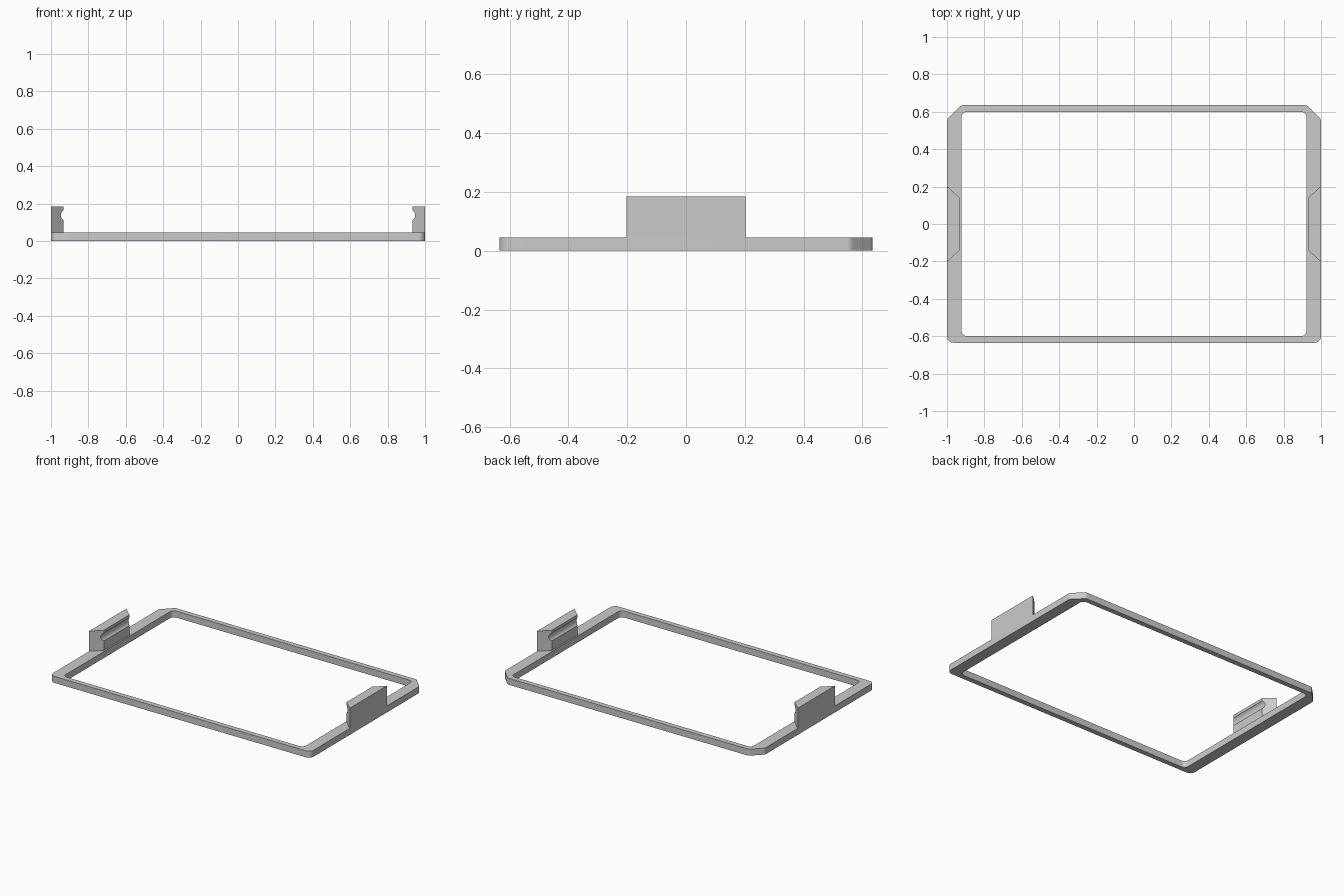
import bpy
import bmesh
import math
from mathutils import Vector

if "Cube" in bpy.data.objects:
    bpy.data.objects.remove(bpy.data.objects["Cube"], do_unlink=True)

grey = bpy.data.materials.new("light_grey")
grey.use_nodes = True
grey.diffuse_color = (0.6, 0.6, 0.6, 1)
grey.node_tree.nodes["Principled BSDF"].inputs["Base Color"].default_value = (0.6, 0.6, 0.6, 1)


def rounded(corners, steps=6):
    """Round each (x, y, radius) corner of a closed outline with an arc."""
    pts = []
    for i, (x, y, r) in enumerate(corners):
        p = Vector((x, y))
        if r == 0:
            pts.append(p)
            continue
        a = (Vector(corners[i - 1][:2]) - p).normalized()
        b = (Vector(corners[(i + 1) % len(corners)][:2]) - p).normalized()
        half = a.angle(b) / 2
        start, end = p + a * r / math.tan(half), p + b * r / math.tan(half)
        w = math.sin(half)
        for k in range(steps + 1):
            t = k / steps
            c0, c1, c2 = (1 - t) ** 2, 2 * w * t * (1 - t), t * t
            pts.append((start * c0 + p * c1 + end * c2) / (c0 + c1 + c2))
    return pts


def prism(name, corners, low, high):
    """Extrude a rounded outline from low to high."""
    bm = bmesh.new()
    face = bm.faces.new([bm.verts.new((p.x, p.y, low)) for p in rounded(corners)])
    top = bmesh.ops.extrude_face_region(bm, geom=[face])["geom"]
    for v in top:
        if isinstance(v, bmesh.types.BMVert):
            v.co.z = high
    bmesh.ops.recalc_face_normals(bm, faces=bm.faces)
    mesh = bpy.data.meshes.new(name)
    bm.to_mesh(mesh)
    bm.free()
    mesh.materials.append(grey)
    obj = bpy.data.objects.new(name, mesh)
    bpy.context.collection.objects.link(obj)
    return obj


def activate(obj):
    bpy.ops.object.select_all(action="DESELECT")
    obj.select_set(True)
    bpy.context.view_layer.objects.active = obj


def cut(obj, cutter):
    """Subtract the cutter, then discard it."""
    mod = obj.modifiers.new("cut", "BOOLEAN")
    mod.operation = "DIFFERENCE"
    mod.solver = "EXACT"
    mod.object = cutter
    activate(obj)
    bpy.ops.object.modifier_apply(modifier=mod.name)
    bpy.data.objects.remove(cutter, do_unlink=True)
    bpy.ops.object.shade_smooth_by_angle(angle=math.radians(25))


W, D, H = 1.0, 0.635, 0.045

# Rectangular frame: rounded front corners, chamfered back corners
frame = prism("frame", [
    (-W, -D, 0.035), (W, -D, 0.035),
    (W, 0.56, 0.03), (0.925, D, 0.03),
    (-0.925, D, 0.03), (-W, 0.56, 0.03)], 0, H)
opening = prism("opening_cutter", [
    (sx * 0.922, sy * 0.6, 0.03)
    for sx, sy in ((-1, -1), (1, -1), (1, 1), (-1, 1))], -0.1, 0.1)
cut(frame, opening)

# Upright side clips with tapered ends and a rounded groove inside
for side, s in (("left", 1), ("right", -1)):
    clip = prism(side + "_clip", [
        (s * W, -0.203, 0), (s * W, 0.203, 0),
        (s * 0.932, 0.14, 0), (s * 0.932, -0.14, 0)], H, 0.185)
    bpy.ops.mesh.primitive_cylinder_add(
        vertices=32, radius=0.033, depth=0.8,
        location=(s * 0.914, 0, 0.138), rotation=(math.pi / 2, 0, 0))
    groove = bpy.context.object
    groove.data.materials.append(grey)
    cut(clip, groove)
